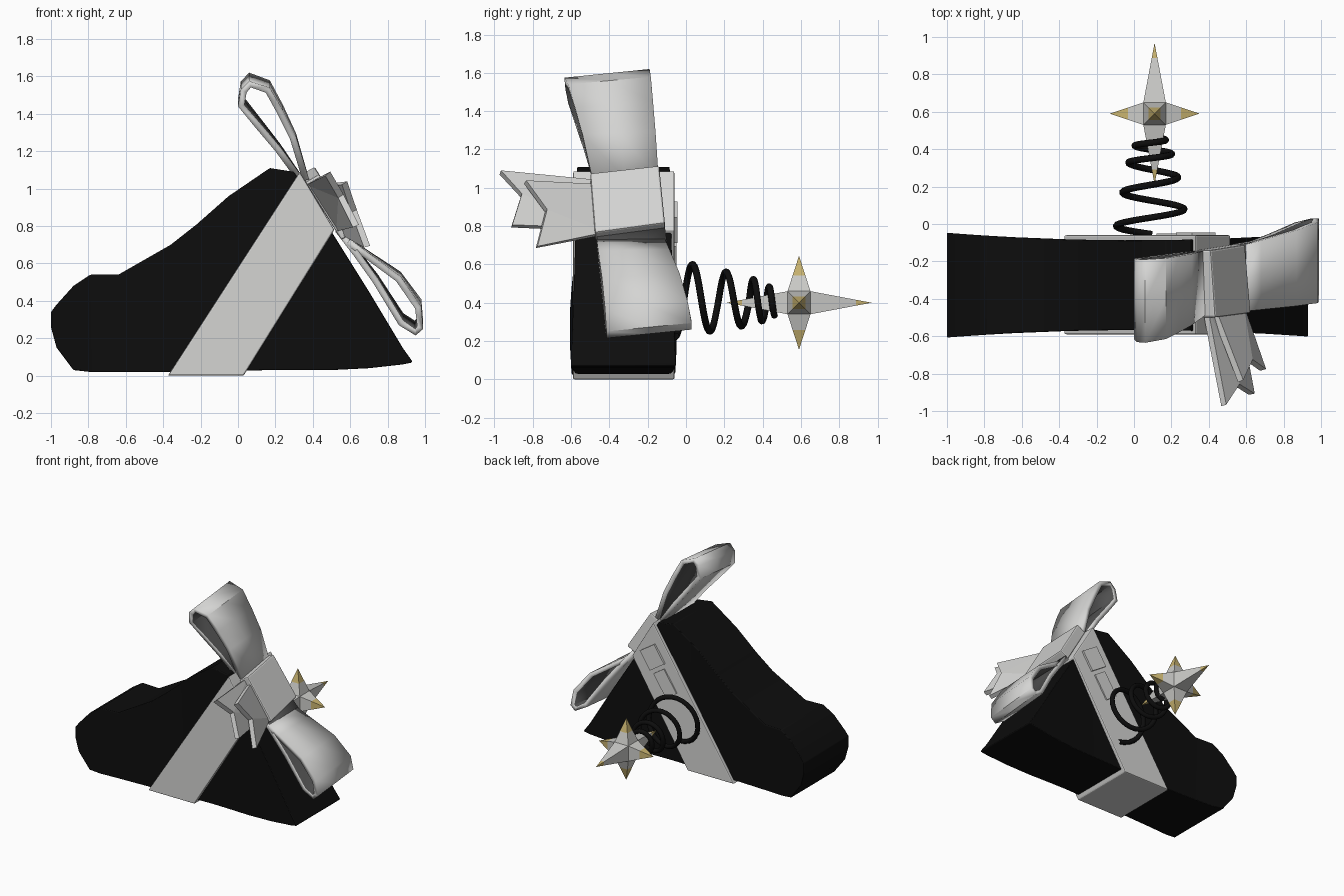
import bpy, bmesh, math
from mathutils import Vector

if "Cube" in bpy.data.objects:
    bpy.data.objects.remove(bpy.data.objects["Cube"], do_unlink=True)


def material(name, r, g, b):
    m = bpy.data.materials.new(name)
    m.use_nodes = True
    m.diffuse_color = (r, g, b, 1)
    bsdf = m.node_tree.nodes["Principled BSDF"]
    bsdf.inputs["Base Color"].default_value = (r, g, b, 1)
    bsdf.inputs["Roughness"].default_value = 0.7
    return m


BLACK = material("black", 0.004, 0.004, 0.004)
RIBBON = material("ribbon white", 0.66, 0.66, 0.65)
INSIDE = material("ribbon inside grey", 0.08, 0.08, 0.08)
SILVER = material("star silver", 0.6, 0.6, 0.58)
GOLD = material("star gold", 0.58, 0.45, 0.16)


def build(name, verts, faces, mats, fix=True):
    me = bpy.data.meshes.new(name)
    me.from_pydata([tuple(v) for v in verts], [], faces)
    if fix:
        bm = bmesh.new()
        bm.from_mesh(me)
        bmesh.ops.recalc_face_normals(bm, faces=bm.faces)
        bm.to_mesh(me)
        bm.free()
    ob = bpy.data.objects.new(name, me)
    bpy.context.collection.objects.link(ob)
    for m in mats:
        me.materials.append(m)
    return ob


def bevel(ob, width):
    mod = ob.modifiers.new("bevel", "BEVEL")
    mod.width = width
    mod.segments = 2


def smooth(ob, degrees=40):
    bpy.ops.object.select_all(action="DESELECT")
    ob.select_set(True)
    bpy.context.view_layer.objects.active = ob
    bpy.ops.object.shade_smooth_by_angle(angle=math.radians(degrees))


def prism(name, outline, y0, y1, mat):
    """Extrude an x-z outline from y0 to y1."""
    n = len(outline)
    verts = [(x, y, z) for y in (y0, y1) for x, z in outline]
    faces = [range(n), range(n, 2 * n)]
    faces += [(i, (i + 1) % n, n + (i + 1) % n, n + i) for i in range(n)]
    return build(name, verts, [tuple(f) for f in faces], [mat])


# Body: rectangular sections along x (x, bottom, top), waisted in the middle
sections = [(-1, .26, .34), (-.97, .15, .38), (-.88, .03, .48), (-.79, .02, .54),
            (-.64, .02, .54), (-.36, .02, .7), (-.22, .025, .81), (-.05, .025, .96),
            (.17, .03, 1.11), (.3, .03, 1.09), (.5, .03, .77), (.7, .04, .45),
            (.88, .06, .15), (.93, .07, .08)]
verts, faces = [], []
for x, lo, hi in sections:
    half = 0.24 + 0.04 * x * x
    verts += [(x, -.327 + s * half, z) for s, z in ((-1, lo), (1, lo), (1, hi), (-1, hi))]
for k in range(len(sections) - 1):
    for j in range(4):
        a, b = 4 * k + j, 4 * k + (j + 1) % 4
        faces.append((a, b, b + 4, a + 4))
end = len(verts) - 4
faces += [(0, 1, 2, 3), (end, end + 1, end + 2, end + 3)]
body = build("body", verts, faces, [BLACK])
bevel(body, 0.015)
smooth(body, 30)

# Band around the body
band = prism("ribbon_band", [(-.375, .0), (.03, .0), (.515, .78), (.33, 1.09)],
             -.59, -.06, RIBBON)
bevel(band, 0.008)

# Overlapping ends of the band on the back
along = Vector((0.55, 0.835))
across = Vector((0.835, -0.55))


def back_tab(name, cx, cz, length, width, y1):
    c = Vector((cx, cz))
    pts = [c + along * a * length / 2 + across * b * width / 2
           for a, b in ((-1, -1), (1, -1), (1, 1), (-1, 1))]
    prism(name, pts, -.07, y1, RIBBON)


back_tab("band_end_upper", .33, .82, .16, .15, -.045)
back_tab("band_end_lower", .22, .64, .2, .11, -.05)


# Bow loops: open ribbon strip, thickened inward, dark on the inside
def bow_loop(name, path, near, far):
    start = (Vector(path[0]) + Vector(path[-1])) / 2
    dist = [(Vector(p) - start).length for p in path]
    verts = []
    for (x, z), d in zip(path, dist):
        t = d / max(dist)
        for side in (0, .5, 1):
            a = near[0] + (near[1] - near[0]) * side
            b = far[0] + (far[1] - far[0]) * side
            verts.append((x, a + (b - a) * t, z + 0.045 * side * t))
    faces = [(3 * i + j, 3 * i + 3 + j, 3 * i + 4 + j, 3 * i + 1 + j)
             for i in range(len(path) - 1) for j in (0, 1)]
    ob = build(name, verts, faces, [RIBBON, INSIDE], fix=False)
    mod = ob.modifiers.new("thickness", "SOLIDIFY")
    mod.thickness = 0.035
    mod.offset = -1
    mod.material_offset = 1
    mod.material_offset_rim = 0
    smooth(ob)


bow_loop("bow_loop_upper",
         [(.31, 1.05), (.2, 1.2), (.09, 1.33), (.0, 1.44), (.015, 1.53), (.06, 1.575),
          (.17, 1.54), (.24, 1.42), (.31, 1.28), (.38, 1.05)], (-.48, -.14), (-.635, -.19))
bow_loop("bow_loop_lower",
         [(.6, .73), (.68, .67), (.87, .53), (.98, .37), (.99, .25), (.95, .215),
          (.86, .27), (.72, .5), (.62, .64), (.52, .77)], (-.47, -.12), (-.415, .03))

# Knot: a tilted slab wrapped over the pinched middle
outer = [(-.5, 1.07), (-.14, 1.11), (-.11, .81), (-.475, .76)]
verts = []
for depth in (0.03, 0.115):
    for y, z in outer:
        verts.append((.335 + (1.07 - z) * .62 + depth * .86, y, z - .03 + depth * .5 - .02))
knot = build("bow_knot", verts, [(0, 1, 2, 3), (4, 5, 6, 7), (0, 1, 5, 4), (1, 2, 6, 5),
                                 (2, 3, 7, 6), (3, 0, 4, 7)], [RIBBON])
bevel(knot, 0.01)


# Tails: flat ribbons with a notched end
def tail(name, root_a, root_b, tip_a, tip_b, notch):
    verts = [Vector(p) for p in (root_a, tip_a, notch, tip_b, root_b)]
    ob = build(name, verts, [(0, 1, 2), (0, 2, 4), (2, 3, 4)], [RIBBON])
    mod = ob.modifiers.new("thickness", "SOLIDIFY")
    mod.thickness = 0.035
    mod.offset = 0


tail("bow_tail_long", (.38, -.45, 1.03), (.54, -.43, .78),
     (.48, -.97, 1.08), (.63, -.91, .8), (.55, -.86, .96))
tail("bow_tail_short", (.42, -.45, 1.01), (.57, -.43, .76),
     (.57, -.84, 1.03), (.69, -.78, .69), (.62, -.73, .88))

# Spring: a coil along y that tightens towards the star
pitch_y = [-.01, .17, .33, .42, .48]
curve = bpy.data.curves.new("spring", "CURVE")
curve.dimensions = "3D"
curve.bevel_depth = 0.018
curve.bevel_resolution = 2
spline = curve.splines.new("POLY")
steps = 110
spline.points.add(steps)
for i in range(steps + 1):
    turn = -0.25 + 3.95 * i / steps
    k = max(0, min(3, int(turn)))
    y = pitch_y[k] + (pitch_y[k + 1] - pitch_y[k]) * (turn - k)
    r = 0.19 - 0.033 * turn
    a = math.pi - turn * math.tau
    spline.points[i].co = (.095 + r * math.cos(a), y, .42 - .006 * turn + r * math.sin(a), 1)
curve.materials.append(BLACK)
bpy.context.collection.objects.link(bpy.data.objects.new("spring", curve))

# Star: six four-sided spikes on a small cube, with gold tips
centre = Vector((.11, .59, .4))
core = 0.06
verts, faces, slots = [], [], []
for axis, length, split in ((0, .24, .45), (1, .378, .75), (2, .245, .45)):
    for sign in (-1, 1):
        n, u, v = Vector(), Vector(), Vector()
        n[axis], u[(axis + 1) % 3], v[(axis + 2) % 3] = sign, 1, 1
        apex = centre + n * length
        ring = [centre + n * core + (u * p + v * q) * core
                for p, q in ((-1, -1), (1, -1), (1, 1), (-1, 1))]
        base = len(verts)
        verts += ring + [p.lerp(apex, split) for p in ring] + [apex]
        for j in range(4):
            k = (j + 1) % 4
            faces += [(base + j, base + k, base + 4 + k, base + 4 + j),
                      (base + 4 + j, base + 4 + k, base + 8)]
            slots += [0, 1]
star = build("star", verts, faces, [SILVER, GOLD])
for poly, slot in zip(star.data.polygons, slots):
    poly.material_index = slot
